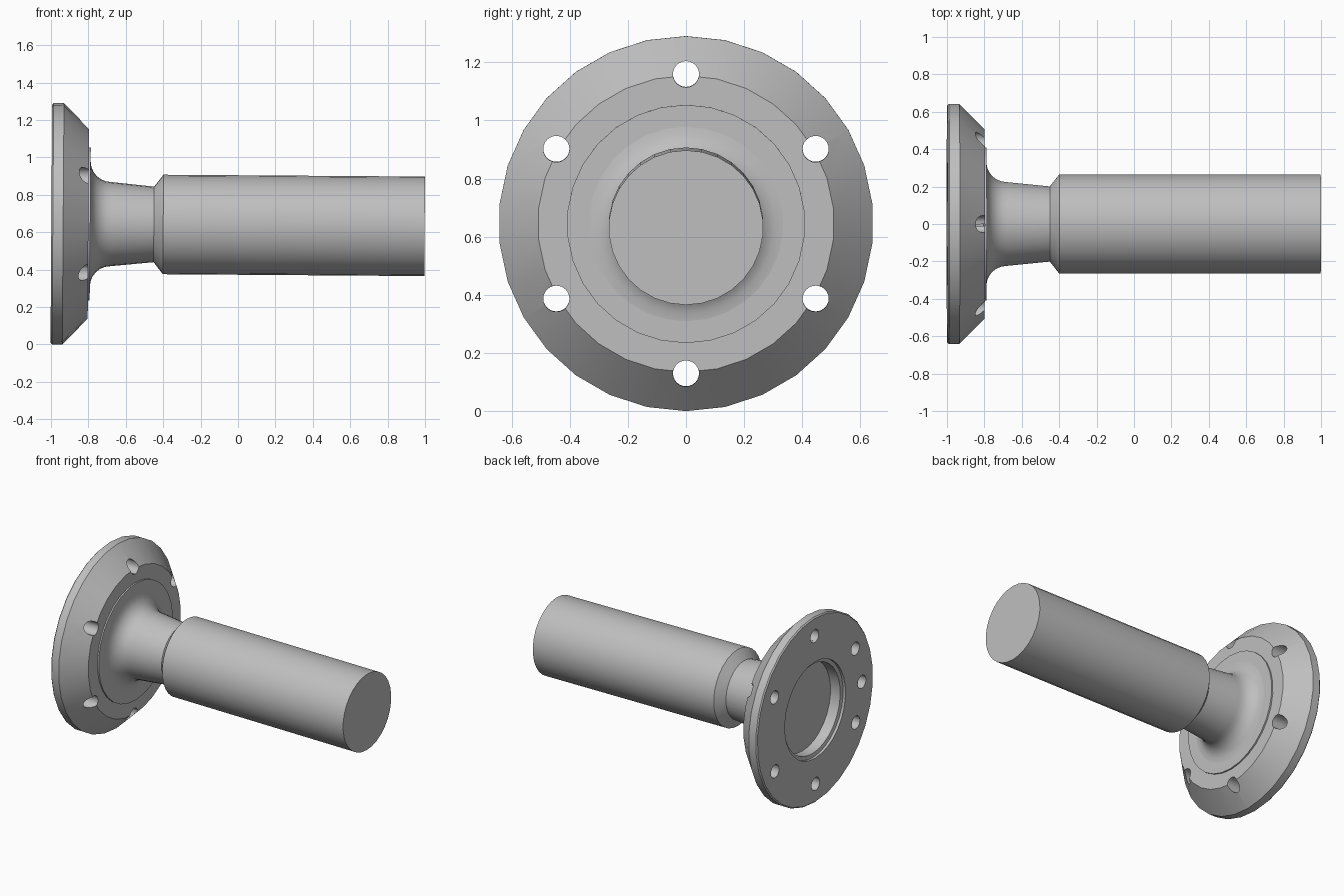
import bpy, bmesh
from math import sin, cos, pi, radians
from mathutils import Matrix

cube = bpy.data.objects.get("Cube")
if cube:
    bpy.data.objects.remove(cube, do_unlink=True)

AXIS_Z = 0.645          # height of the axis at the flange
TILT = 0.0071           # slight droop of the shaft end
PLACE = (Matrix.Translation((-0.965, 0, AXIS_Z)) @ Matrix.Rotation(TILT, 4, 'Y')
         @ Matrix.Translation((0.965, 0, 0)))

steel = bpy.data.materials.new("grey steel")
steel.use_nodes = True
GREY = (0.52, 0.52, 0.52, 1)
steel.diffuse_color = GREY
steel.node_tree.nodes["Principled BSDF"].inputs["Base Color"].default_value = GREY


def lathe(name, profile, sides):
    """Revolve (x, radius) points about the x axis, capping both ends."""
    bm = bmesh.new()
    rings = []
    for x, r in profile:
        rings.append([bm.verts.new((x, r * sin(2 * pi * i / sides), r * cos(2 * pi * i / sides)))
                      for i in range(sides)])
    for a, b in zip(rings, rings[1:]):
        for i in range(sides):
            j = (i + 1) % sides
            bm.faces.new((a[i], a[j], b[j], b[i]))
    bm.faces.new(rings[0])
    bm.faces.new(rings[-1])
    bmesh.ops.recalc_face_normals(bm, faces=bm.faces)
    mesh = bpy.data.meshes.new(name)
    bm.to_mesh(mesh)
    bm.free()
    mesh.materials.append(steel)
    obj = bpy.data.objects.new(name, mesh)
    bpy.context.collection.objects.link(obj)
    obj.matrix_world = PLACE
    return obj


def drill(target, angle, depth):
    """Cut a round hole from the back face, on the bolt circle."""
    x0, ring = -1.05, 0.515
    tool = lathe("hole_cutter", [(x0, 0.045), (-1 + depth, 0.045)], 24)
    tool.matrix_world = PLACE @ Matrix.Translation((0, ring * sin(angle), ring * cos(angle)))
    tool.hide_render = True
    tool.hide_set(True)
    mod = target.modifiers.new("hole", 'BOOLEAN')
    mod.operation = 'DIFFERENCE'
    mod.solver = 'EXACT'
    mod.object = tool
    return tool


# Flange: recess floor, stepped recess wall, back face, rim, cone, raised hub face
flange = lathe("flange", [
    (-0.90, 0.31), (-0.975, 0.31), (-0.98, 0.335), (-0.998, 0.335),
    (-0.998, 0.637), (-0.99, 0.645), (-0.935, 0.645),
    (-0.80, 0.51), (-0.80, 0.41), (-0.79, 0.41)], 30)

# Six through holes and one blind locating hole
cutters = [drill(flange, radians(60 * i), 0.4) for i in range(6)]
cutters.append(drill(flange, radians(-90), 0.06))

# Apply the holes and drop the cutters
bpy.context.view_layer.update()
graph = bpy.context.evaluated_depsgraph_get()
drilled = bpy.data.meshes.new_from_object(flange.evaluated_get(graph))
flange.modifiers.clear()
flange.data = drilled
for tool in cutters:
    bpy.data.objects.remove(tool, do_unlink=True)

# Shaft: fillet into the flange, tapered neck, shoulder and cylinder
fillet = [(-0.68 - 0.11 * sin(t), 0.335 - 0.11 * cos(t))
          for t in (radians(15 * k) for k in range(6, -1, -1))]
shaft = lathe("shaft", [(-0.80, 0.335)] + fillet + [
    (-0.45, 0.202), (-0.40, 0.266), (0.998, 0.266)], 30)

for obj in (flange, shaft):
    bpy.ops.object.select_all(action='DESELECT')
    obj.select_set(True)
    bpy.context.view_layer.objects.active = obj
    bpy.ops.object.shade_smooth_by_angle(angle=radians(25))
